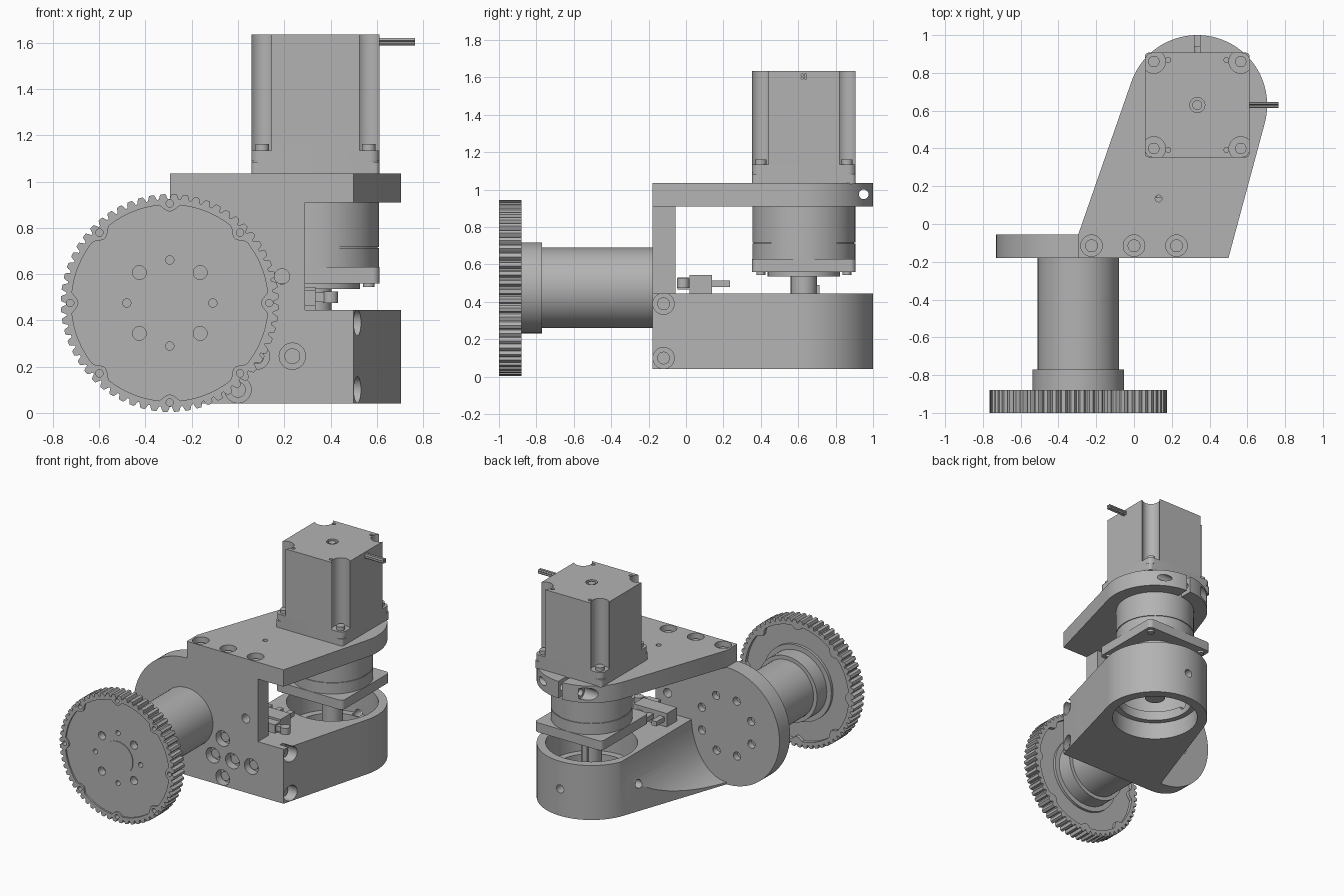
import bpy, bmesh
from math import sin, cos, pi, atan2, acos, hypot, radians

cube = bpy.data.objects.get("Cube")
if cube:
    bpy.data.objects.remove(cube, do_unlink=True)

grey = bpy.data.materials.new("machined grey")
grey.use_nodes = True
grey.diffuse_color = (0.45, 0.45, 0.45, 1)
grey.node_tree.nodes["Principled BSDF"].inputs["Base Color"].default_value = (0.45, 0.45, 0.45, 1)


def prism(name, pts, axis, a, b):
    """Extrude a 2D outline along an axis from a to b."""
    place = {"x": lambda u, v, w: (w, u, v),
             "y": lambda u, v, w: (u, w, v),
             "z": lambda u, v, w: (u, v, w)}[axis]
    bm = bmesh.new()
    low = [bm.verts.new(place(u, v, a)) for u, v in pts]
    high = [bm.verts.new(place(u, v, b)) for u, v in pts]
    bm.faces.new(low)
    bm.faces.new(high)
    for i in range(len(pts)):
        j = (i + 1) % len(pts)
        bm.faces.new((low[i], low[j], high[j], high[i]))
    bmesh.ops.recalc_face_normals(bm, faces=bm.faces)
    me = bpy.data.meshes.new(name)
    bm.to_mesh(me)
    bm.free()
    me.materials.append(grey)
    ob = bpy.data.objects.new(name, me)
    bpy.context.collection.objects.link(ob)
    return ob


def arc(u, v, r, start=0, end=2 * pi, n=48, rv=None):
    full = abs(end - start - 2 * pi) < 0.001
    steps = n if full else n - 1
    return [(u + r * cos(start + (end - start) * i / steps),
             v + (rv or r) * sin(start + (end - start) * i / steps)) for i in range(n)]


def cyl(name, axis, u, v, r, a, b, n=48):
    return prism(name, arc(u, v, r, n=n), axis, a, b)


def box(name, x0, x1, y0, y1, z0, z1):
    return prism(name, [(x0, y0), (x1, y0), (x1, y1), (x0, y1)], "z", z0, z1)


def combine(ob, others, op="DIFFERENCE"):
    bpy.context.view_layer.objects.active = ob
    for o in others:
        m = ob.modifiers.new("bool", "BOOLEAN")
        m.operation, m.solver, m.object = op, "EXACT", o
        bpy.ops.object.modifier_apply(modifier=m.name)
        bpy.data.objects.remove(o, do_unlink=True)


def polar(r, deg, u, v):
    return u + r * cos(radians(deg)), v + r * sin(radians(deg))


# Shared centres: output axis (x, z) and motor axis (x, y)
GX, GZ = -0.295, 0.475
MX, MY, R = 0.335, 0.63, 0.37

# Bracket: front wall with round boss, plus the upper and lower arms
wall = arc(GX, GZ, 0.435, pi / 2, 3 * pi / 2, 48)
wall += [(0.5, 0.04), (0.5, 0.445), (0.29, 0.445), (0.29, 0.91), (0.5, 0.91), (0.5, 1.035), (GX, 1.035)]
bracket = prism("bracket", wall, "y", -0.18, -0.055)


def tangent(px, py, side):
    return atan2(py - MY, px - MX) + side * acos(R / hypot(px - MX, py - MY))


a0, a1 = tangent(0.5, -0.18, 1), tangent(GX, -0.055, -1) + 2 * pi
outline = [(GX, -0.18), (0.5, -0.18)] + arc(MX, MY, R, a0, a1, 56) + [(GX, -0.055)]
upper = prism("upper", outline, "z", 0.91, 1.035)
lower = prism("lower", outline, "z", 0.04, 0.445)
hollow = prism("hollow", arc(GX, GZ, 0.29, n=64, rv=0.42), "y", -0.055, 0.9)
combine(lower, [hollow,
                cyl("bore", "z", MX, MY, 0.31, 0.24, 0.5, 64),
                cyl("bore", "z", MX, MY, 0.26, 0.0, 0.5, 64),
                cyl("bore", "z", MX, MY, 0.3, 0.0, 0.17, 64),
                cyl("grub", "x", 0.63, 0.24, 0.03, -0.1, 0.1, 20),
                cyl("grub", "y", MX, 0.24, 0.03, 0.9, 1.1, 20)])
combine(upper, [box("slit", 0.32, 0.35, 0.85, 1.1, 0.8, 1.1),
                cyl("clamp", "x", 0.95, 0.975, 0.026, 0.1, 0.8, 20),
                cyl("clamp", "x", 0.95, 0.975, 0.045, 0.0, 0.2, 20),
                cyl("pilot", "z", 0.13, 0.135, 0.018, 0.8, 1.1, 16)])
combine(bracket, [upper, lower], "UNION")

# Counterbored screw holes in the bracket, each with a screw head in it
cuts, screws = [], []


def screw_hole(axis, u, v, face, inward):
    lo, hi = sorted((face - inward * 0.3, face + inward * 0.06))
    cuts.append(cyl("cut", axis, u, v, 0.057, lo, hi, 28))
    lo, hi = sorted((face + inward * 0.03, face + inward * 0.07))
    screws.append((axis, u, v, 0.034, lo, hi, 24))


for x in (-0.225, 0, 0.225):
    screw_hole("z", x, -0.115, 1.035, -1)
for z in (0.1, 0.39):
    screw_hole("x", -0.12, z, 0.5, -1)
for x, z in ((0, 0.1), (0.235, 0.245), (0.08, 0.245), (-0.08, 0.245), (0, 0.39)):
    screw_hole("y", x, z, -0.18, 1)
cuts.append(cyl("cut", "y", 0.19, 0.59, 0.033, -0.3, 0.0, 24))
for k in range(8):
    u, v = polar(0.22, 45 * k + 22, GX, GZ)
    cuts.append(cyl("cut", "y", u, v, 0.03, -0.1, 0.0, 20))
combine(bracket, cuts)
for s in screws:
    cyl("bracket_screw", *s)

# Output housing and collar
cyl("output_housing", "y", GX, GZ, 0.215, -0.9, -0.17, 64)
cyl("output_collar", "y", GX, GZ, 0.243, -0.89, -0.77, 64)

# Toothed wheel: rounded teeth, scalloped recess on both faces, bolt holes
TEETH = 60
rim = []
for k in range(TEETH):
    for f, r in ((0, 0.45), (0.18, 0.448), (0.3, 0.463), (0.4, 0.471), (0.8, 0.471), (0.9, 0.463)):
        rim.append(polar(r, (k + f) * 360 / TEETH, GX, GZ))
wheel = prism("toothed_wheel", rim, "y", -1.0, -0.88)
recess = []
for d in range(0, 360, 2):
    off = abs((d + 22.5) % 45 - 22.5)
    recess.append(polar(0.425 - (0.03 * cos(off * pi / 12) if off < 6 else 0), d, GX, GZ))
cuts = [prism("cut", recess, "y", -1.1, -0.988), prism("cut", recess, "y", -0.905, -0.8)]
for k in range(8):
    u, v = polar(0.43, 45 * k, GX, GZ)
    cuts.append(cyl("cut", "y", u, v, 0.016, -1.1, -0.95, 16))
    u, v = polar(0.186, 45 * k, GX, GZ)
    cuts.append(cyl("cut", "y", u, v, 0.03 if k % 2 else 0.018, -1.1, -0.93, 20))
combine(wheel, cuts)
cyl("wheel_hub", "y", GX, GZ, 0.125, -0.993, -0.86, 48)
cyl("wheel_web_boss", "y", GX, GZ, 0.28, -0.92, -0.885, 64)

# Gearbox under the upper arm
gearbox = cyl("gearbox", "z", MX, MY, 0.275, 0.6, 0.95, 64)
groove = cyl("groove", "z", MX, MY, 0.3, 0.712, 0.718, 64)
combine(groove, [cyl("core", "z", MX, MY, 0.269, 0.6, 0.8, 64)])
combine(gearbox, [groove])
H = 0.277


def plate(name, c, z0, z1):
    pts = []
    for k, (sx, sy) in enumerate(((1, 1), (-1, 1), (-1, -1), (1, -1))):
        pts += arc(MX + sx * (H - c), MY + sy * (H - c), c, k * pi / 2, (k + 1) * pi / 2, 7)
    return prism(name, pts, "z", z0, z1)


plate("gearbox_flange", 0.03, 0.56, 0.63)
cyl("gearbox_pilot", "z", MX, MY, 0.193, 0.535, 0.57, 48)
cyl("output_shaft", "z", MX, MY, 0.07, 0.2, 0.55, 32)
box("shaft_key", MX - 0.02, MX + 0.02, MY, 0.715, 0.25, 0.49)

# Motor: mounting plates, body with scooped corners, screws, cable
plate("adapter_plate", 0.02, 1.03, 1.085)
plate("motor_flange", 0.04, 1.09, 1.135)
plate("flange_gap", 0.05, 1.08, 1.095).scale = (1, 1, 1)
body = plate("motor_body", 0.02, 1.13, 1.635)
corners = [(MX + sx * 0.23, MY + sy * 0.23) for sx in (-1, 1) for sy in (-1, 1)]
cuts = [cyl("cut", "z", x, y, 0.062, 1.1, 1.7, 32) for x, y in corners]
for sx in (-1, 1):
    for sy in (-1, 1):
        cx, cy = MX + sx * 0.29, MY + sy * 0.29
        cuts.append(box("cut", cx - 0.09, cx + 0.09, cy - 0.09, cy + 0.09, 1.1, 1.7))
        cuts.append(cyl("cut", "z", MX + sx * 0.154, MY + sy * 0.238, 0.013, 1.62, 1.7, 16))
cuts.append(cyl("cut", "z", MX, MY, 0.04, 1.615, 1.7, 32))
combine(body, cuts)
cyl("motor_rear_bearing", "z", MX, MY, 0.026, 1.6, 1.63, 24)
for x, y in corners:
    cyl("motor_screw", "z", x, y, 0.03, 1.12, 1.162, 24)
    cyl("flange_screw", "z", x, y, 0.024, 0.545, 0.57, 24)
for dy, dz in ((-0.009, 0.008), (0.009, 0.008), (-0.009, -0.008), (0.009, -0.008)):
    cyl("motor_cable", "x", MY + dy, 1.605 + dz, 0.008, 0.58, 0.765, 12)

# Limit switch resting on the lower arm, with terminals and roller lever
box("switch_body", 0.06, 0.335, 0.02, 0.14, 0.445, 0.545)
box("switch_bracket", 0.24, 0.335, -0.045, 0.03, 0.465, 0.53)
box("switch_lever", 0.3, 0.41, -0.03, 0.0, 0.48, 0.52)
cyl("switch_roller", "z", 0.4, -0.015, 0.033, 0.475, 0.525, 24)
for x in (0.1, 0.19, 0.28):
    box("switch_terminal", x - 0.02, x + 0.02, 0.13, 0.235, 0.48, 0.515)

# Smooth round surfaces, keep edges sharp
for ob in bpy.context.scene.objects:
    ob.select_set(ob.type == "MESH" and ob.data.materials.get("machined grey") is not None)
bpy.context.view_layer.objects.active = bracket
bpy.ops.object.shade_smooth_by_angle(angle=radians(30))
